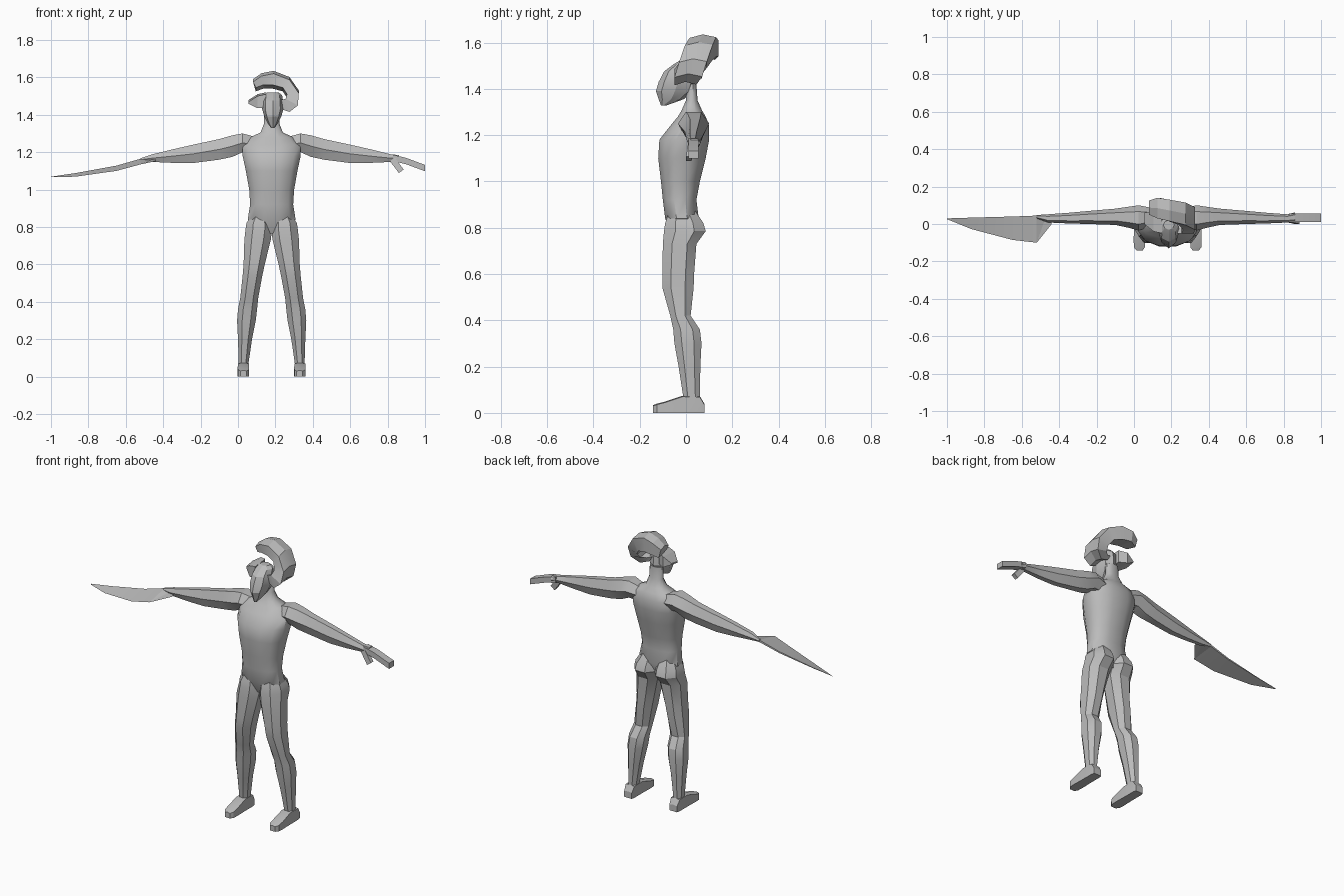
import bpy, bmesh, math

grey = bpy.data.materials.new("plain grey")
grey.diffuse_color = (0.5, 0.5, 0.5, 1)
CX = 0.18  # body centre line


def loft(name, rings, angle=25):
    """Skin a list of equal-length point rings and cap both ends."""
    bm = bmesh.new()
    rows = [[bm.verts.new(p) for p in r] for r in rings]
    n = len(rows[0])
    for a, b in zip(rows, rows[1:]):
        for i in range(n):
            j = (i + 1) % n
            bm.faces.new((a[i], a[j], b[j], b[i]))
    bm.faces.new(rows[0])
    bm.faces.new(rows[-1])
    bmesh.ops.recalc_face_normals(bm, faces=bm.faces)
    me = bpy.data.meshes.new(name)
    bm.to_mesh(me)
    bm.free()
    me.materials.append(grey)
    ob = bpy.data.objects.new(name, me)
    bpy.context.collection.objects.link(ob)
    bpy.ops.object.select_all(action='DESELECT')
    ob.select_set(True)
    bpy.context.view_layer.objects.active = ob
    bpy.ops.object.shade_smooth_by_angle(angle=math.radians(angle))
    return ob


def oval(u0, u1, v0, v1, n, power=1.0, turn=0.5):
    """Rounded outline that fills the given box."""
    pts = []
    for i in range(n):
        t = 2 * math.pi * (i + turn) / n
        c, s = math.cos(t), math.sin(t)
        pts.append((math.copysign(abs(c) ** power, c), math.copysign(abs(s) ** power, s)))
    mu = max(p[0] for p in pts)
    mv = max(p[1] for p in pts)
    return [((u0 + u1) / 2 + p[0] / mu * (u1 - u0) / 2,
             (v0 + v1) / 2 + p[1] / mv * (v1 - v0) / 2) for p in pts]


def upright(rows, n, power=1.0, turn=0.5):
    """Rings stacked in z from (z, x0, x1, y0, y1)."""
    return [[(x, y, z) for x, y in oval(x0, x1, y0, y1, n, power, turn)]
            for z, x0, x1, y0, y1 in rows]


def mirror(rings):
    return [[(2 * CX - x, y, z) for x, y, z in r] for r in rings]


# Torso and neck: z, half width, front y, back y
torso = [(.765, .05, -.06, .03), (.84, .128, -.09, .055), (.92, .115, -.1, .045),
         (1.0, .12, -.108, .06), (1.1, .138, -.12, .085), (1.18, .155, -.115, .1),
         (1.24, .155, -.068, .1), (1.28, .115, -.035, .085), (1.305, .06, -.02, .07),
         (1.35, .042, 0, .05), (1.42, .04, 0, .045)]
loft("torso", upright([(z, CX - w, CX + w, a, b) for z, w, a, b in torso], 12, .85), 40)

# Head with a pointed chin
head = [(1.328, .008, -.108, -.085), (1.355, .028, -.118, -.01), (1.39, .045, -.13, .035),
        (1.43, .057, -.118, .047), (1.475, .055, -.095, .042), (1.505, .05, -.055, .035),
        (1.52, .03, -.03, .02)]
loft("head", upright([(z, CX - w + .006, CX + w + .006, a, b) for z, w, a, b in head],
                     8, 1, 0), 20)

# Legs with rounded seat, knee and calf
leg = upright([(.88, .08, .165, -.07, .035), (.82, .045, .18, -.09, .075),
               (.785, .04, .182, -.095, .085), (.73, .034, .175, -.1, .045),
               (.6, .03, .143, -.102, .035), (.54, .025, .13, -.102, .033),
               (.42, .012, .108, -.068, .02), (.36, .0, .102, -.055, .06),
               (.3, -.005, .095, -.05, .067), (.2, .0, .075, -.032, .062),
               (.07, .004, .056, -.012, .06), (.03, .004, .056, -.008, .06)], 8, .9)
# Foot: rings from heel to toe
foot = [[(x0, y, 0), (x1, y, 0), (x1, y, h), ((x0 + x1) / 2, y, h + .004), (x0, y, h)]
        for y, h, x0, x1 in [(.08, .035, .004, .054), (.06, .068, .0, .058),
                             (-.015, .07, .0, .058), (-.09, .045, -.002, .06),
                             (-.125, .036, .0, .058), (-.142, .03, .014, .046)]]
for side, flip in (("right", lambda r: r), ("left", mirror)):
    loft(side + "_leg", flip(leg))
    loft(side + "_foot", flip(foot))


# Arms: distance from centre line, y0, y1, z0, z1
def along(rows):
    return [[(CX - d, y, z) for y, z in oval(y0, y1, z0, z1, 6, 1, 0)]
            for d, y0, y1, z0, z1 in rows]


arm = [(.08, -.01, .085, 1.195, 1.28), (.155, -.035, .1, 1.2, 1.3),
       (.21, -.02, .092, 1.175, 1.29), (.28, -.005, .082, 1.16, 1.27),
       (.42, 0, .07, 1.142, 1.24), (.53, .003, .06, 1.143, 1.215),
       (.64, .008, .052, 1.148, 1.188)]
loft("right_arm", along(arm + [(.7, .03, .048, 1.153, 1.168)]))
loft("left_arm", mirror(along(arm + [(.68, .01, .062, 1.146, 1.185)])))

# Hand and thumb on the left arm
loft("left_hand", [[(x, .01, z), (x, .055, z), (x, .055, z + .034), (x, .01, z + .034)]
                   for x, z in [(.83, 1.152), (.9, 1.135), (1.0, 1.098)]])
loft("left_thumb", [[(x - .013, y0, z - .008), (x + .013, y0, z + .01),
                     (x + .013, y0 + .024, z + .01), (x - .013, y0 + .024, z - .008)]
                    for x, y0, z in [(.825, .01, 1.16), (.873, .0, 1.097)]])

# Flat curved blade on the right arm: x, back y, back z, edge y, edge z
blade = [(-.44, .045, 1.182, .0, 1.152), (-.52, .045, 1.165, -.1, 1.135),
         (-.65, .04, 1.128, -.085, 1.1), (-.87, .034, 1.088, -.027, 1.069),
         (-1.0, .03, 1.069, .026, 1.066)]
loft("blade", [[(x, by, bz), (x, by, bz - .012 * (x + 1.02) / .5), (x, ey, ez)]
               for x, by, bz, ey, ez in blade], 10)

# Curled crest: outer x, z, inner x, z, front y, back y
crest = [(.08, 1.59, .095, 1.545, .05, .125), (.125, 1.622, .135, 1.56, .03, .14),
         (.19, 1.635, .185, 1.56, .015, .13), (.275, 1.602, .24, 1.545, -.005, .115),
         (.325, 1.53, .262, 1.51, -.03, .09), (.32, 1.465, .255, 1.485, -.05, .07),
         (.275, 1.43, .23, 1.48, -.05, .045), (.22, 1.45, .2, 1.49, -.04, .035)]
loft("crest", [[(ox, f, oz - .015), (ox, (f + b) / 2, oz), (ox, b, oz - .012),
                (ix, b, iz - .02), (ix, f, iz)] for ox, oz, ix, iz, f, b in crest], 20)

# Side flap of the headpiece
loft("head_flap", [[(x, f, z0), (x, b, z0 + .01), (x, b, z1), (x, f, z1 - .01)]
                   for x, f, b, z0, z1 in [(.055, .0, .06, 1.46, 1.478),
                                           (.105, -.04, .07, 1.435, 1.51),
                                           (.15, -.05, .045, 1.435, 1.52)]], 10)
